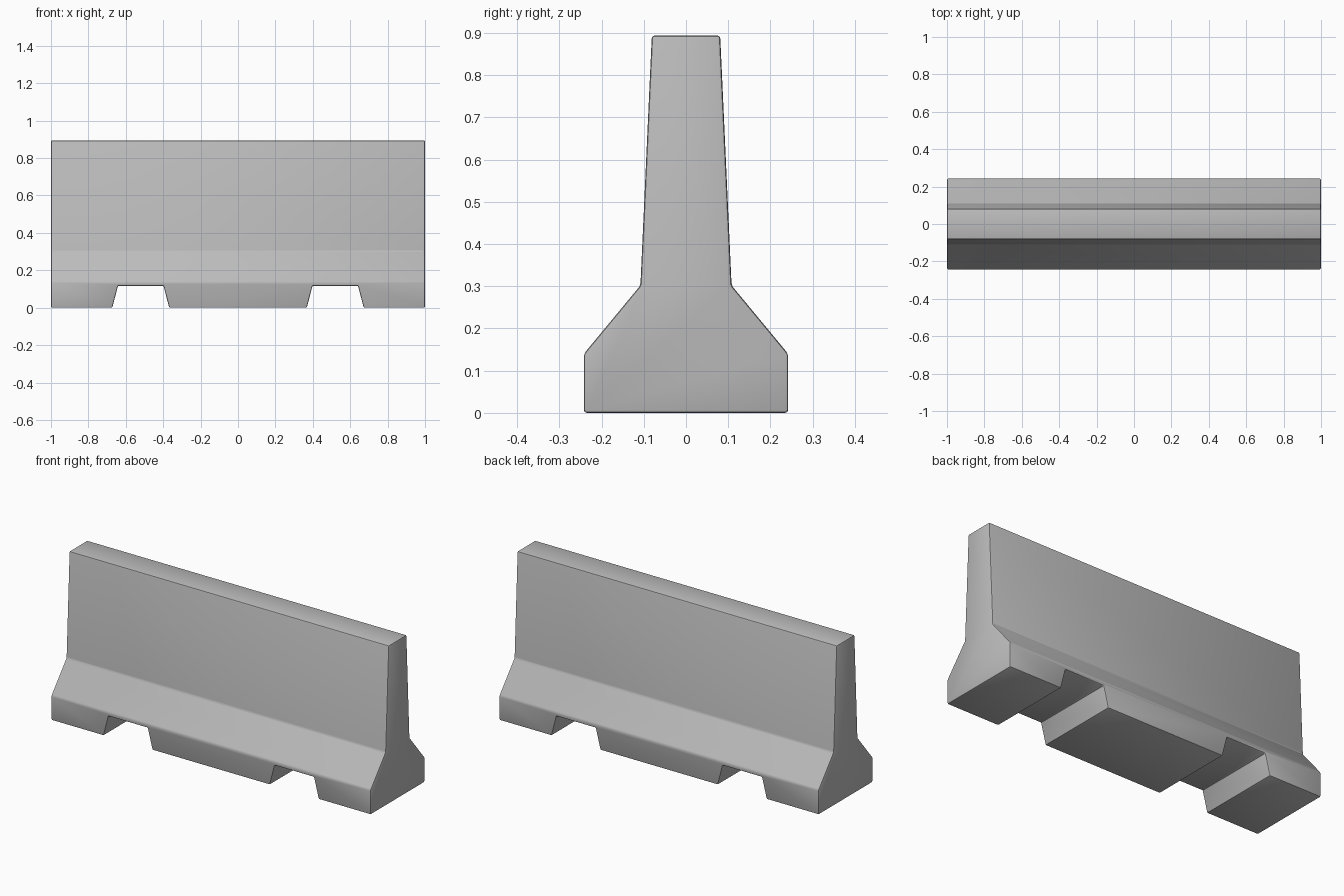
import bpy
import bmesh
from mathutils import Vector

cube = bpy.data.objects.get("Cube")
if cube:
    bpy.data.objects.remove(cube, do_unlink=True)

concrete = bpy.data.materials.new("concrete grey")
concrete.use_nodes = True
grey = (0.5, 0.5, 0.5, 1)
concrete.diffuse_color = grey
concrete.node_tree.nodes["Principled BSDF"].inputs["Base Color"].default_value = grey


def prism(name, points, depth):
    """Extrude a closed outline by a depth vector."""
    bm = bmesh.new()
    face = bm.faces.new([bm.verts.new(p) for p in points])
    moved = bmesh.ops.extrude_face_region(bm, geom=[face])["geom"]
    bmesh.ops.translate(bm, vec=Vector(depth),
                        verts=[v for v in moved if isinstance(v, bmesh.types.BMVert)])
    bmesh.ops.recalc_face_normals(bm, faces=bm.faces)
    mesh = bpy.data.meshes.new(name)
    bm.to_mesh(mesh)
    bm.free()
    mesh.materials.append(concrete)
    obj = bpy.data.objects.new(name, mesh)
    bpy.context.collection.objects.link(obj)
    return obj


# Barrier body: mirrored half profile, swept along x
half = [(0.242, 0), (0.242, 0.14), (0.108, 0.302), (0.081, 0.894)]
outline = half + [(-y, z) for y, z in reversed(half)]
barrier = prism("barrier_body", [(-1, y, z) for y, z in outline], (2, 0, 0))

# Forklift slots cut through the foot
for side, centre in (("right", -0.52), ("left", 0.52)):
    slot = [(-0.157, -0.02), (-0.122, 0.117), (0.122, 0.117), (0.157, -0.02)]
    cutter = prism(side + "_slot_cutter", [(centre + x, -0.4, z) for x, z in slot], (0, 0.8, 0))
    cutter.hide_render = True
    cutter.hide_set(True)
    cut = barrier.modifiers.new(side + " slot", "BOOLEAN")
    cut.operation = "DIFFERENCE"
    cut.solver = "EXACT"
    cut.object = cutter

# Softened edges
bevel = barrier.modifiers.new("edge bevel", "BEVEL")
bevel.width = 0.007
bevel.segments = 2
bevel.limit_method = "ANGLE"
bevel.angle_limit = 0.3

bpy.context.view_layer.objects.active = barrier
barrier.select_set(True)
for name in [m.name for m in barrier.modifiers]:
    bpy.ops.object.modifier_apply(modifier=name)
bpy.ops.object.shade_smooth_by_angle(angle=0.5)
